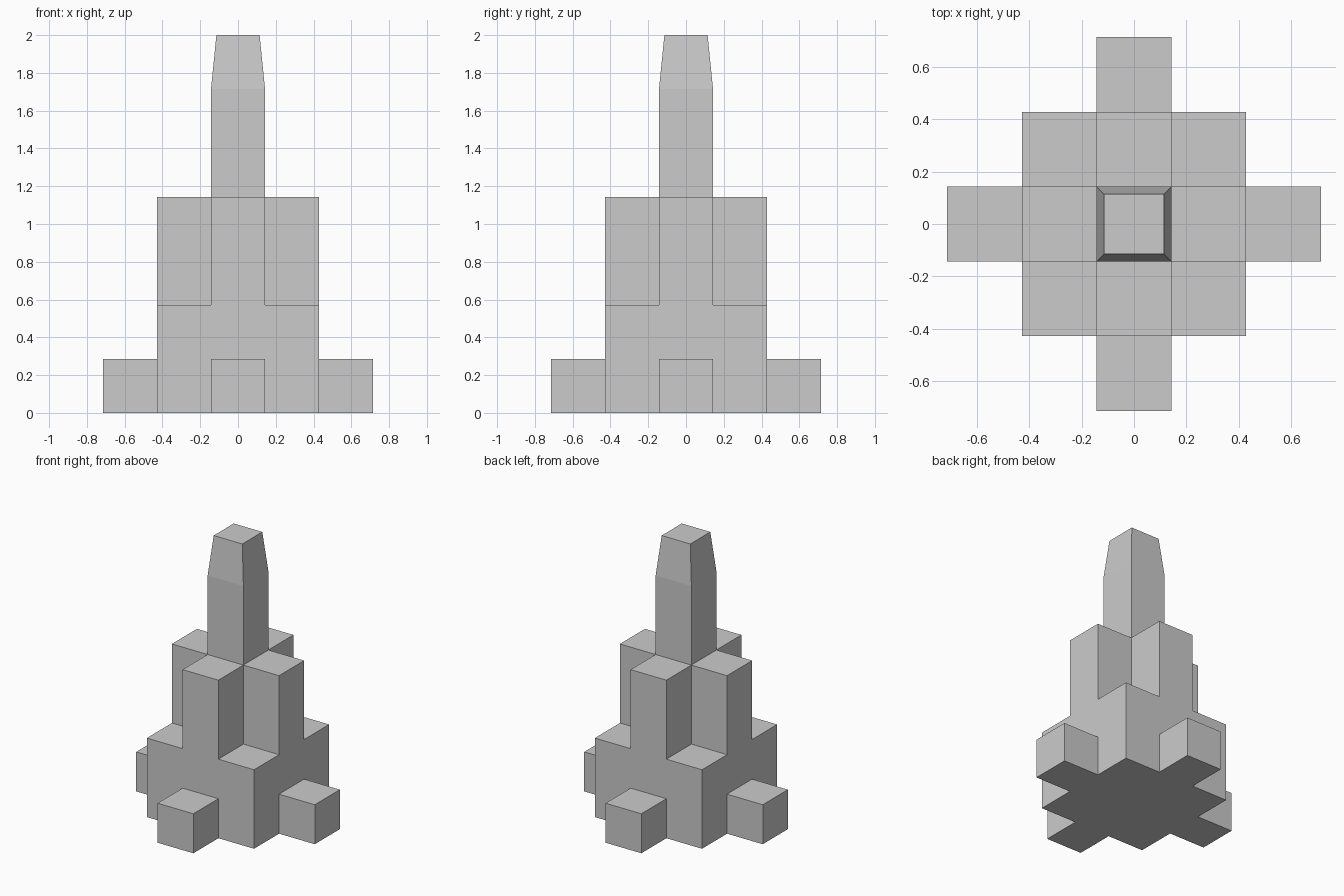
import bpy, bmesh
from mathutils import Vector

if "Cube" in bpy.data.objects:
    bpy.data.objects.remove(bpy.data.objects["Cube"])

U = 2 / 7  # the model sits on a grid of seven units in height
bm = bmesh.new()


def pick(direction, test):
    """Faces pointing along direction whose centre passes the test."""
    bm.normal_update()
    return [f for f in bm.faces
            if f.normal.dot(direction) > 0.99 and test(f.calc_center_median())]


def extrude(faces, offset, taper=1.0):
    """Pull a group of faces out by offset, optionally narrowing in x and y."""
    new = bmesh.ops.extrude_face_region(bm, geom=faces)["geom"]
    for v in (g for g in new if isinstance(g, bmesh.types.BMVert)):
        v.co = Vector((v.co.x * taper, v.co.y * taper, v.co.z)) + offset


UP = Vector((0, 0, 1))

# Base slab, three by three cells
bmesh.ops.create_cube(bm, size=1)
for v in bm.verts:
    v.co = Vector((v.co.x * 3, v.co.y * 3, v.co.z + 0.5))
flat = [e for e in bm.edges if abs(e.verts[0].co.z - e.verts[1].co.z) < 0.01]
bmesh.ops.subdivide_edges(bm, edges=flat, cuts=2, use_grid_fill=True)

# Second storey of the base block
extrude(pick(UP, lambda c: c.z > 0.9), UP)

# Four foot blocks, one on each side
for d in (Vector((1, 0, 0)), Vector((-1, 0, 0)), Vector((0, 1, 0)), Vector((0, -1, 0))):
    extrude(pick(d, lambda c: (c - d * 1.5 - UP * 0.5).length < 0.1), d)

# Cross-shaped middle storey
extrude(pick(UP, lambda c: c.z > 1.9 and min(abs(c.x), abs(c.y)) < 0.1), UP * 2)

# Spire shaft and tapered tip
extrude(pick(UP, lambda c: c.z > 3.9 and c.xy.length < 0.1), UP * 2)
extrude(pick(UP, lambda c: c.z > 5.9), UP, taper=0.8)

bmesh.ops.scale(bm, vec=(U, U, U), verts=bm.verts)
bmesh.ops.recalc_face_normals(bm, faces=bm.faces)
mesh = bpy.data.meshes.new("stepped_tower")
bm.to_mesh(mesh)
bm.free()
bpy.context.collection.objects.link(bpy.data.objects.new("stepped_tower", mesh))
